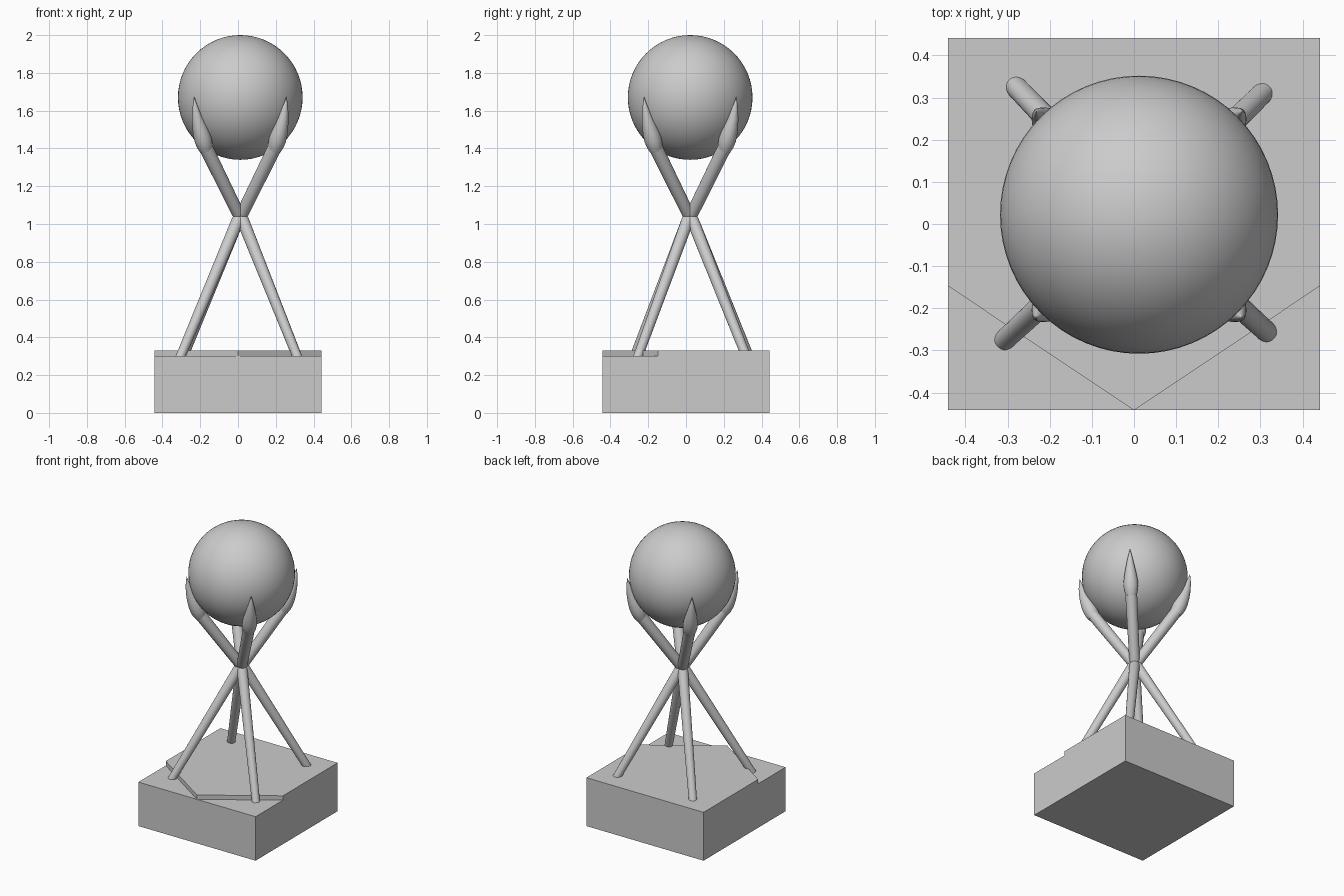
import bpy, bmesh, math
from mathutils import Vector

if "Cube" in bpy.data.objects:
    bpy.data.objects.remove(bpy.data.objects["Cube"])

grey = bpy.data.materials.new("stone_grey")
grey.diffuse_color = (0.6, 0.6, 0.6, 1)
grey.use_nodes = True
grey.node_tree.nodes["Principled BSDF"].inputs["Base Color"].default_value = grey.diffuse_color

CX, CY = 0.012, 0.022          # axis of the stand and ball


def add_object(name, bm, smooth=True):
    bmesh.ops.recalc_face_normals(bm, faces=bm.faces)
    mesh = bpy.data.meshes.new(name)
    bm.to_mesh(mesh)
    bm.free()
    mesh.materials.append(grey)
    ob = bpy.data.objects.new(name, mesh)
    bpy.context.collection.objects.link(ob)
    if smooth:
        bpy.ops.object.select_all(action='DESELECT')
        ob.select_set(True)
        bpy.context.view_layer.objects.active = ob
        bpy.ops.object.shade_smooth_by_angle(angle=math.radians(40))
    return ob


def tube(name, points, radii, sides=24):
    """Round tube through points with its own radius at each one."""
    bm = bmesh.new()
    pts = [Vector(p) for p in points]
    rings = []
    for i, p in enumerate(pts):
        tangent = (pts[min(i + 1, len(pts) - 1)] - pts[max(i - 1, 0)]).normalized()
        u = tangent.cross(Vector((0, 1, 0))).normalized()
        v = tangent.cross(u)
        ring = []
        for k in range(sides):
            a = math.tau * k / sides
            ring.append(bm.verts.new(p + radii[i] * (u * math.cos(a) + v * math.sin(a))))
        rings.append(ring)
    for a, b in zip(rings, rings[1:]):
        for k in range(sides):
            j = (k + 1) % sides
            bm.faces.new((a[k], a[j], b[j], b[k]))
    bm.faces.new(rings[0])
    bm.faces.new(rings[-1])
    return add_object(name, bm)


def rounded_rod(name, start, end, r0, r1):
    """Tapered rod with a flat start and a domed end."""
    s, e = Vector(start), Vector(end)
    d = (e - s).normalized()
    pts, radii = [s], [r0]
    for k in range(6):
        a = math.radians(17 * k)
        pts.append(e + d * r1 * math.sin(a))
        radii.append(r1 * math.cos(a))
    return tube(name, pts, radii)


# Base block: top split by a V, the area behind it raised into a step
bm = bmesh.new()
bmesh.ops.create_cube(bm, size=1)
for v in bm.verts:
    v.co = (v.co.x * 0.884, v.co.y * 0.884, (v.co.z + 0.5) * 0.3)
for side in (-1, 1):
    top = [f for f in bm.faces if f.calc_center_median().z > 0.299]
    geom = list({g for f in top for g in [f, *f.edges, *f.verts]})
    bmesh.ops.bisect_plane(bm, geom=geom, dist=0.0005, plane_co=(0, -0.442, 0.3),
                           plane_no=(side * 0.295, -0.442, 0))
top = max((f for f in bm.faces if f.calc_center_median().z > 0.299),
          key=lambda f: f.calc_area())
new = bmesh.ops.extrude_face_region(bm, geom=[top])["geom"]
bmesh.ops.translate(bm, vec=(0, 0, 0.03),
                    verts=[g for g in new if isinstance(g, bmesh.types.BMVert)])
add_object("base", bm, smooth=False)

# Ball
bm = bmesh.new()
bmesh.ops.create_uvsphere(bm, u_segments=64, v_segments=32, radius=0.33)
bmesh.ops.translate(bm, verts=bm.verts, vec=(CX, CY, 1.67))
add_object("ball", bm)

# Legs, arms and claws at the four corners
feet = {"front_left": (-0.308, -0.276), "front_right": (0.316, -0.257),
        "back_right": (0.317, 0.322), "back_left": (-0.292, 0.338)}
claw = [(0.255, 1.390, 0.034), (0.266, 1.415, 0.042), (0.278, 1.445, 0.046),
        (0.292, 1.480, 0.044), (0.308, 1.520, 0.037), (0.322, 1.560, 0.028),
        (0.334, 1.605, 0.018), (0.341, 1.640, 0.009), (0.345, 1.672, 0.001)]

for corner, (fx, fy) in feet.items():
    dx = math.copysign(math.sqrt(0.5), fx)
    dy = math.copysign(math.sqrt(0.5), fy)

    def at(dist, z):
        return (CX + dx * dist, CY + dy * dist, z)

    rounded_rod(corner + "_leg", (fx, fy, 0.29), at(0.018, 1.02), 0.025, 0.033)
    rounded_rod(corner + "_arm", at(0.265, 1.415), at(0.018, 1.06), 0.037, 0.033)
    tube(corner + "_claw", [at(d, z) for d, z, r in claw], [r for d, z, r in claw])
